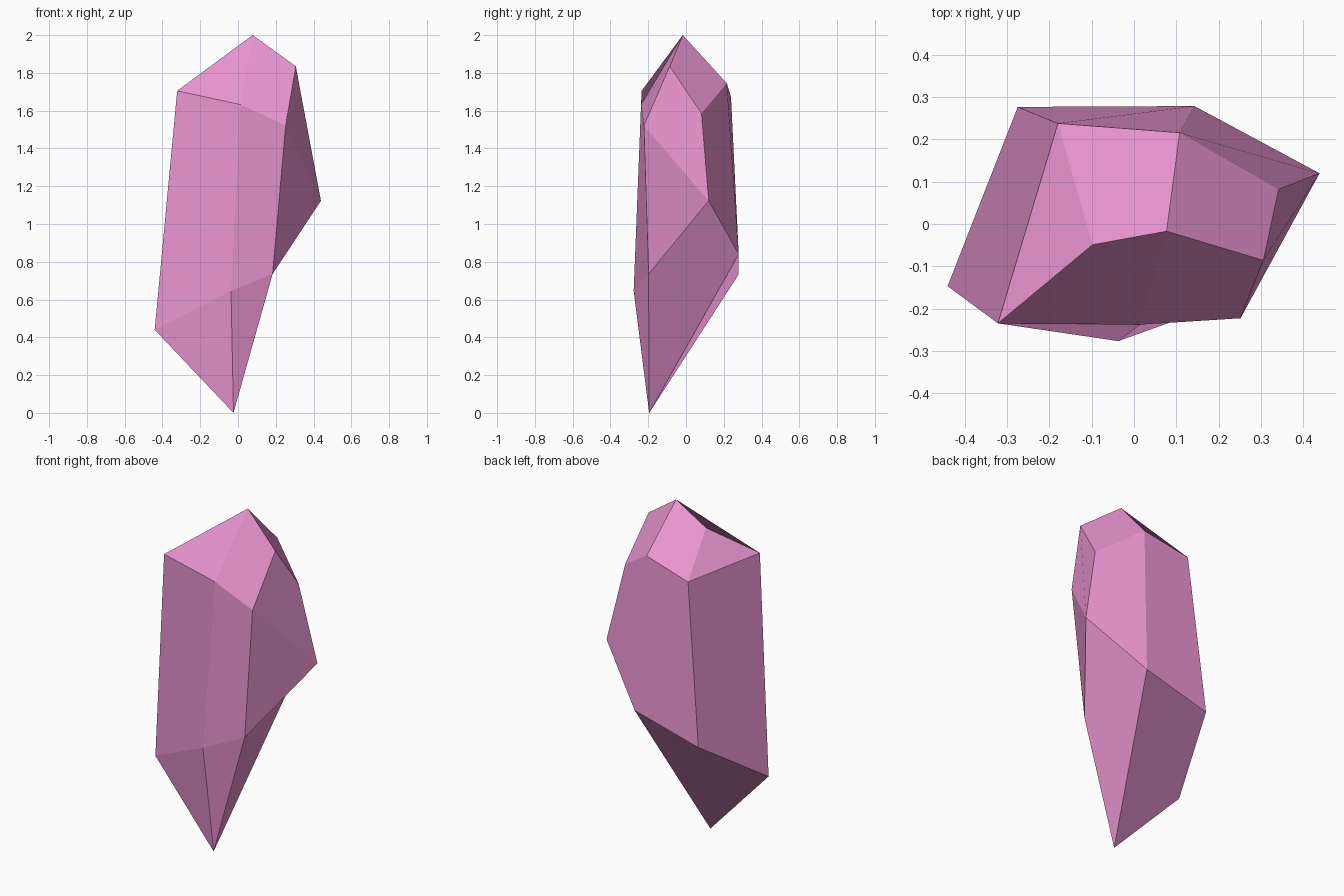
import bpy

if "Cube" in bpy.data.objects:
    bpy.data.objects.remove(bpy.data.objects["Cube"])

# Corner points of the gem, grouped by level
corners = {
    # tip and cap ridge
    "I": (0.077, -0.017, 2.0), "J": (-0.098, -0.049, 1.865),
    # shoulder ring
    "K": (-0.322, -0.235, 1.705), "N": (0.015, -0.238, 1.632),
    "H": (0.252, -0.223, 1.52), "G": (0.306, -0.086, 1.835),
    "F": (0.342, 0.082, 1.585), "D": (0.108, 0.216, 1.745),
    "B": (-0.18, 0.238, 1.675),
    # lower ring
    "L": (-0.441, -0.147, 0.44), "M": (-0.037, -0.277, 0.645),
    "P": (0.183, -0.198, 0.735), "E": (0.439, 0.12, 1.123),
    "C": (0.143, 0.279, 0.84), "A": (-0.275, 0.277, 0.73),
    # foot point
    "Q": (-0.024, -0.195, 0.0),
}

# Facets, counter-clockwise from outside
cap = "KNIJ NHGI GFDI IDBJ KJB"
sides = "KLMN NMPH HPE GHEF DFEC BDCA BALK"
foot = "LQM MQP PQCE ACQL"

names = list(corners)
facets = [[names.index(c) for c in f] for f in f"{cap} {sides} {foot}".split()]

mesh = bpy.data.meshes.new("crystal")
mesh.from_pydata(list(corners.values()), [], facets)
mesh.update()

# Pink material
pink = bpy.data.materials.new("pink")
pink.diffuse_color = (0.82, 0.30, 0.64, 1)
pink.use_nodes = True
pink.node_tree.nodes["Principled BSDF"].inputs["Base Color"].default_value = pink.diffuse_color
mesh.materials.append(pink)

crystal = bpy.data.objects.new("crystal", mesh)
bpy.context.collection.objects.link(crystal)
